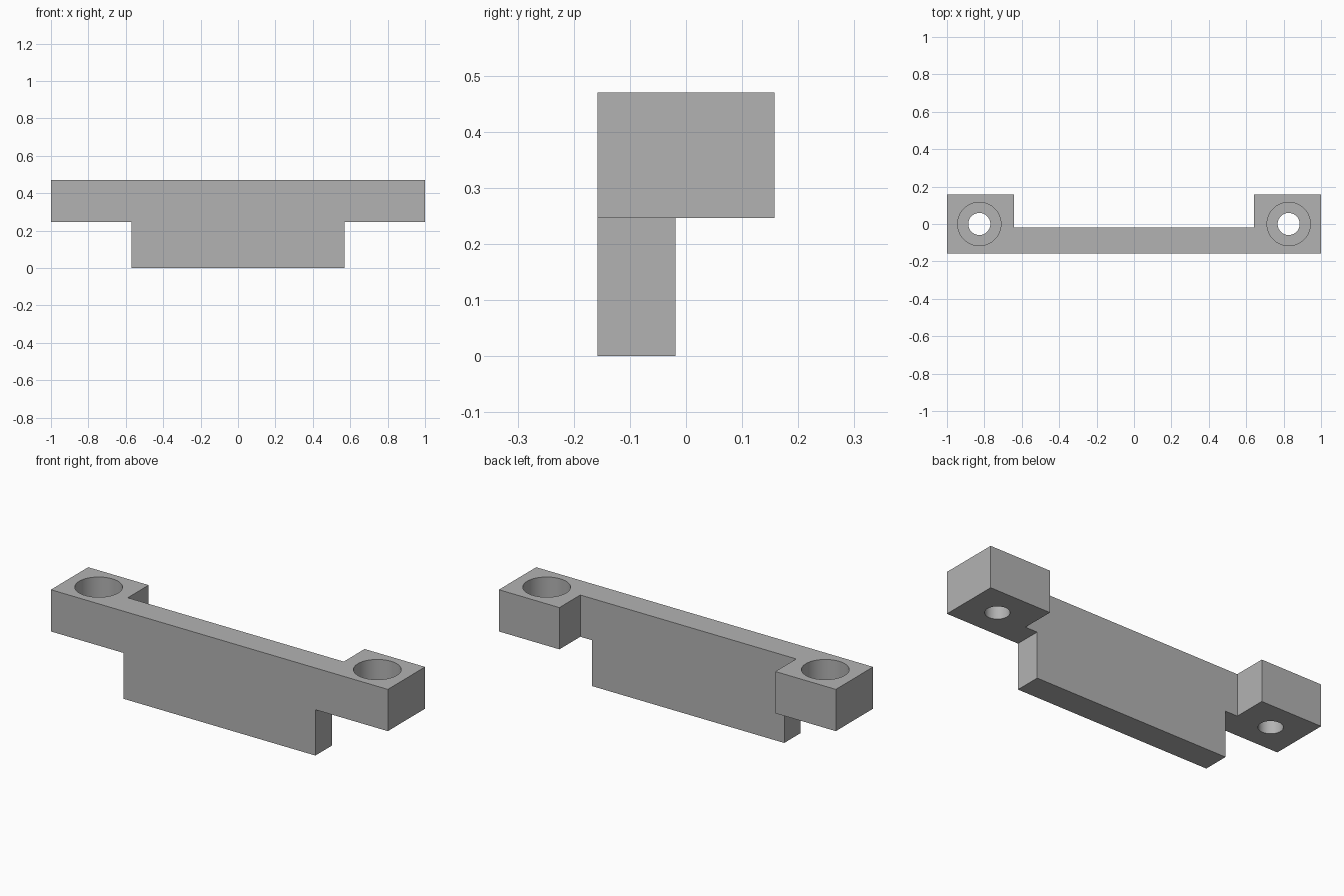
import bpy
import bmesh
import math

cube = bpy.data.objects.get("Cube")
if cube:
    bpy.data.objects.remove(cube, do_unlink=True)

# Overall dimensions
FRONT, BACK, WEB_BACK = -0.158, 0.158, -0.019
TOP, SHELF = 0.47, 0.246
EAR_INNER, PANEL_HALF = 0.641, 0.57
HOLE_X, HOLE_R, BORE_R, BORE_FLOOR = 0.827, 0.059, 0.116, 0.335

grey = bpy.data.materials.new("mid grey")
grey.use_nodes = True
grey.diffuse_color = (0.45, 0.45, 0.45, 1)
grey.node_tree.nodes["Principled BSDF"].inputs["Base Color"].default_value = grey.diffuse_color


def prism(name, outline, z0, z1):
    """Extrude a plan outline from z0 to z1."""
    bm = bmesh.new()
    face = bm.faces.new([bm.verts.new((x, y, z0)) for x, y in outline])
    up = bmesh.ops.extrude_face_region(bm, geom=[face])["geom"]
    verts = [v for v in up if isinstance(v, bmesh.types.BMVert)]
    bmesh.ops.translate(bm, verts=verts, vec=(0, 0, z1 - z0))
    bmesh.ops.recalc_face_normals(bm, faces=bm.faces)
    mesh = bpy.data.meshes.new(name)
    bm.to_mesh(mesh)
    bm.free()
    obj = bpy.data.objects.new(name, mesh)
    bpy.context.collection.objects.link(obj)
    mesh.materials.append(grey)
    return obj


def circle(x, r, n=64):
    return [(x + r * math.cos(2 * math.pi * i / n), r * math.sin(2 * math.pi * i / n))
            for i in range(n)]


def combine(target, tool, operation):
    """Apply an exact boolean and discard the tool."""
    mod = target.modifiers.new(operation, "BOOLEAN")
    mod.operation, mod.object, mod.solver = operation, tool, "EXACT"
    bpy.context.view_layer.objects.active = target
    bpy.ops.object.modifier_apply(modifier=mod.name)
    bpy.data.objects.remove(tool, do_unlink=True)


# Top rail with a mounting ear at each end
half = [(1, FRONT), (1, BACK), (EAR_INNER, BACK), (EAR_INNER, WEB_BACK)]
bracket = prism("mounting_bracket", half + [(-x, y) for x, y in reversed(half)], SHELF, TOP)

# Hanging front panel
w = PANEL_HALF
panel = prism("panel", [(-w, FRONT), (w, FRONT), (w, WEB_BACK), (-w, WEB_BACK)], 0, SHELF)
combine(bracket, panel, "UNION")

# Counterbored screw holes
for side in (-1, 1):
    x = side * HOLE_X
    combine(bracket, prism("screw_hole", circle(x, HOLE_R), SHELF - 0.1, TOP + 0.1), "DIFFERENCE")
    combine(bracket, prism("counterbore", circle(x, BORE_R), BORE_FLOOR, TOP + 0.1), "DIFFERENCE")

# Merge leftover coplanar seams
bm = bmesh.new()
bm.from_mesh(bracket.data)
bmesh.ops.remove_doubles(bm, verts=bm.verts, dist=0.0001)
bmesh.ops.dissolve_limit(bm, angle_limit=0.01, verts=bm.verts, edges=bm.edges)
bm.to_mesh(bracket.data)
bm.free()

# Smooth bores, crisp edges
bpy.ops.object.select_all(action="DESELECT")
bracket.select_set(True)
bpy.context.view_layer.objects.active = bracket
bpy.ops.object.shade_smooth_by_angle(angle=math.radians(30))
